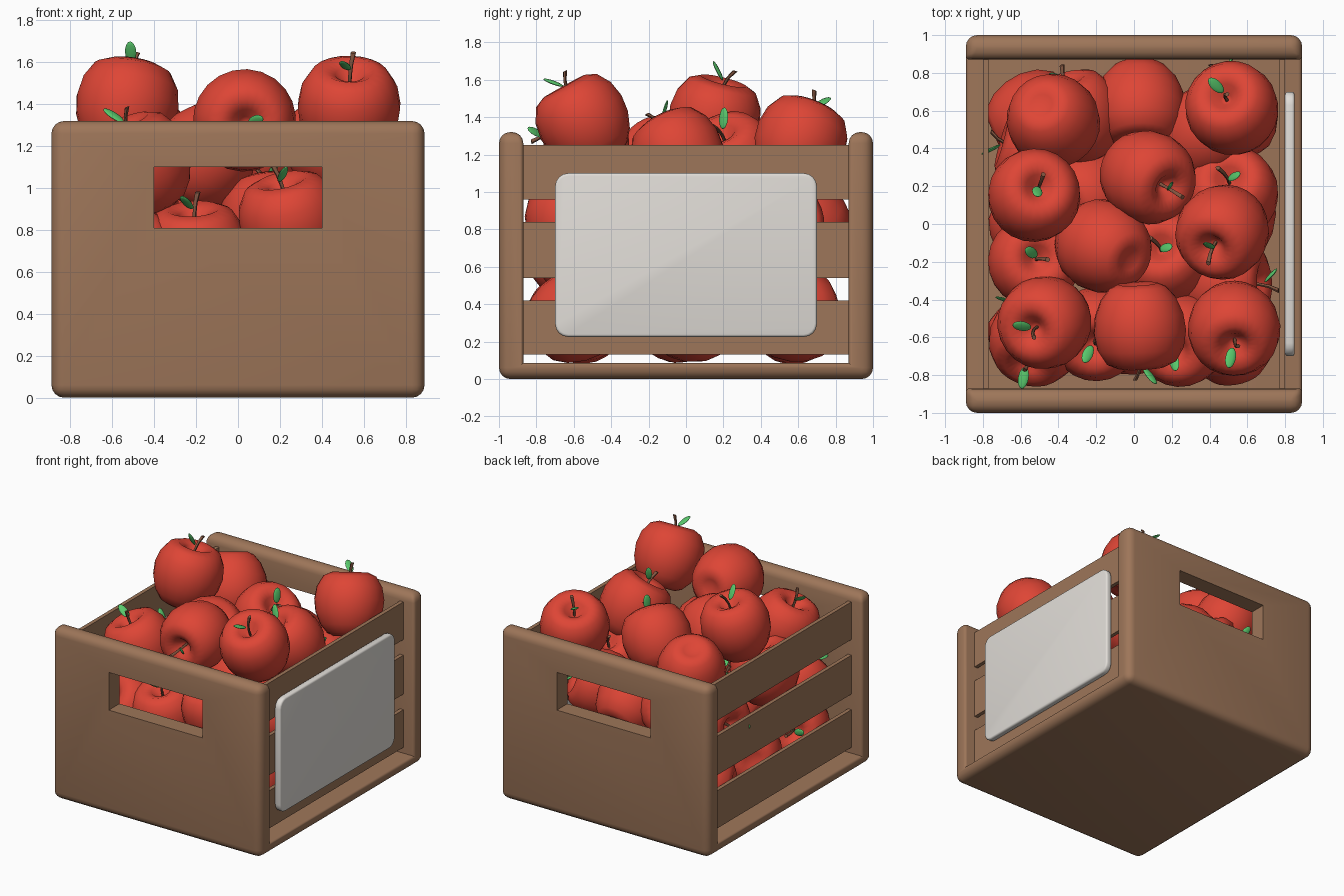
import bpy, bmesh, math, random
from mathutils import Vector, Matrix

if "Cube" in bpy.data.objects:
    bpy.data.objects.remove(bpy.data.objects["Cube"])

random.seed(4)


def material(name, rgb):
    m = bpy.data.materials.new(name)
    m.diffuse_color = (*rgb, 1)
    m.use_nodes = True
    m.node_tree.nodes["Principled BSDF"].inputs["Base Color"].default_value = m.diffuse_color
    return m


WOOD = material("wood", (0.34, 0.18, 0.10))
RED = material("apple_red", (0.73, 0.06, 0.036))
GREEN = material("leaf_green", (0.10, 0.58, 0.15))
STEM = material("stem_brown", (0.22, 0.09, 0.05))
PALE = material("label_white", (0.75, 0.72, 0.68))


def add(name, mesh, *mats):
    ob = bpy.data.objects.new(name, mesh)
    bpy.context.collection.objects.link(ob)
    if not mesh.materials:
        for m in mats:
            mesh.materials.append(m)
    return ob


def finish(ob, angle=35):
    # apply modifiers, then smooth with sharp corners kept
    bpy.ops.object.select_all(action='DESELECT')
    ob.select_set(True)
    bpy.context.view_layer.objects.active = ob
    for mod in list(ob.modifiers):
        bpy.ops.object.modifier_apply(modifier=mod.name)
    bpy.ops.object.shade_smooth_by_angle(angle=math.radians(angle))


def box(name, lo, hi, mat):
    bm = bmesh.new()
    bmesh.ops.create_cube(bm, size=1)
    for v in bm.verts:
        v.co = [(a + b) / 2 + c * (b - a) for a, b, c in zip(lo, hi, v.co)]
    me = bpy.data.meshes.new(name)
    bm.to_mesh(me)
    bm.free()
    return add(name, me, mat)


# Crate frame: U-shaped floor and two end boards, rounded outside
W, T, F, H = 0.89, 0.13, 0.085, 1.32
outline = [(-1, 0), (1, 0), (1, H), (1 - T, H), (1 - T, F), (T - 1, F), (T - 1, H), (-1, H)]
bm = bmesh.new()
face = bm.faces.new([bm.verts.new((-W, y, z)) for y, z in outline])
ext = bmesh.ops.extrude_face_region(bm, geom=[face])
bmesh.ops.translate(bm, vec=(2 * W, 0, 0), verts=[g for g in ext["geom"] if isinstance(g, bmesh.types.BMVert)])
bmesh.ops.recalc_face_normals(bm, faces=bm.faces)
weight = bm.edges.layers.float.new("bevel_weight_edge")
for e in bm.edges:
    inner = [abs(v.co.y) < 0.95 for v in e.verts]
    low = [v.co.z < 0.2 for v in e.verts]
    if all(inner) and any(low):
        along_x = abs(e.verts[0].co.x - e.verts[1].co.x) > 0.1
        e[weight] = 0.0 if along_x else 0.35
    else:
        e[weight] = 1.0
me = bpy.data.meshes.new("crate_frame")
bm.to_mesh(me)
bm.free()
frame = add("crate_frame", me, WOOD)
bev = frame.modifiers.new("round", 'BEVEL')
bev.limit_method = 'WEIGHT'
bev.width, bev.segments = 0.06, 4

# Handle holes through both end boards
cutter = box("handle_cutter", (-0.4, -1.3, 0.81), (0.4, 1.3, 1.10), WOOD)
cutter.hide_render = True
cut = frame.modifiers.new("handles", 'BOOLEAN')
cut.operation, cut.solver, cut.object = 'DIFFERENCE', 'EXACT', cutter
finish(frame)
bpy.data.objects.remove(cutter)

# Side slats
for side, s in (("left", -1), ("right", 1)):
    for i, (z0, z1) in enumerate([(0.13, 0.42), (0.54, 0.84), (0.96, 1.25)]):
        xs = sorted((s * 0.77, s * 0.80))
        box(f"{side}_slat_{i + 1}", (xs[0], -0.88, z0), (xs[1], 0.88, z1), WOOD)

# Blank label board on the right side
label = box("label_board", (0.80, -0.70, 0.225), (0.85, 0.70, 1.10), PALE)
bm = bmesh.new()
bm.from_mesh(label.data)
corners = [e for e in bm.edges if abs(e.verts[0].co.x - e.verts[1].co.x) > 0.01]
bmesh.ops.bevel(bm, geom=corners, offset=0.07, segments=4, profile=0.5, affect='EDGES')
bm.to_mesh(label.data)
bm.free()
bev = label.modifiers.new("soft", 'BEVEL')
bev.width, bev.segments, bev.angle_limit = 0.014, 3, math.radians(50)
finish(label)

# Apple mesh: lathed body, bent stem, leaf
bm = bmesh.new()
profile = [(0, .12), (.03, .135), (.07, .185), (.125, .212), (.185, .185), (.23, .11), (.246, .02),
           (.235, -.07), (.2, -.155), (.15, -.215), (.105, -.235), (.06, -.225), (0, -.205)]
pts = [bm.verts.new((r, 0, z)) for r, z in profile]
edges = [bm.edges.new(p) for p in zip(pts, pts[1:])]
bmesh.ops.spin(bm, geom=pts + edges, cent=(0, 0, 0), axis=(0, 0, 1), angle=math.tau, steps=22)
bmesh.ops.remove_doubles(bm, verts=bm.verts, dist=0.001)
bmesh.ops.recalc_face_normals(bm, faces=bm.faces)
path = [(0, 0, .11, .009), (.004, 0, .18, .009), (.02, 0, .235, .010), (.048, 0, .28, .013)]
rings = [[bm.verts.new((x + r * math.cos(a), r * math.sin(a), z))
          for a in (k * math.tau / 6 for k in range(6))] for x, y, z, r in path]
stem = [bm.faces.new((a[k], a[(k + 1) % 6], b[(k + 1) % 6], b[k]))
        for a, b in zip(rings, rings[1:]) for k in range(6)]
stem.append(bm.faces.new(rings[-1]))
for f in stem:
    f.material_index = 1
place = Matrix.Translation((-.045, .01, .255)) @ Matrix.Rotation(math.radians(-42), 4, 'Y')
leaf = bmesh.ops.create_uvsphere(bm, u_segments=10, v_segments=8, radius=1,
                                 matrix=place @ Matrix.Diagonal((.009, .028, .058, 1)))
for f in {f for v in leaf["verts"] for f in v.link_faces}:
    f.material_index = 2
apple = bpy.data.meshes.new("apple")
bm.to_mesh(apple)
bm.free()

# Apples: centre, then stem direction (None = random)
pile = [
    ((-.53, .15, 1.39), (.15, .25, 1)), ((.53, -.55, 1.38), (.02, -.5, .9)),
    ((.52, .61, 1.27), (-.25, .4, 1)), ((-.43, .55, 1.17), (.3, -.4, -1)),
    ((.07, .25, 1.17), (.55, -.3, .75)), ((.47, -.04, 1.20), (-.3, -.45, .85)),
    ((-.16, -.12, 1.15), (-.6, .3, -.7)), ((-.47, -.52, 1.12), (-.35, -.2, .9)),
    ((.03, -.55, 1.325), (.05, -1, -.1)),
    ((-.31, .57, .86), (-.3, .85, .3)), ((.03, .62, .84), None), ((.38, .48, .82), None),
    ((.52, .16, .86), (-.1, .4, .8)), ((-.53, -.2, .92), (.1, .1, 1)), ((.16, -.18, .84), (-.1, .3, .9)),
    ((.49, -.32, .76), None), ((.25, -.61, .84), (-.2, -.3, .9)), ((-.24, .15, .78), None),
    ((-.50, .37, .74), None), ((-.20, -.58, .70), None), ((-.52, -.6, .66), None),
]
for x in (-.52, 0, .52):
    for y in (-.57, 0, .57):
        jitter = [random.uniform(-.03, .03) for _ in range(2)]
        pile.append(((x * .98 + jitter[0] * .5, y + jitter[1], .335), None))
for i, (centre, axis) in enumerate(pile):
    axis = axis or (random.uniform(-1, 1), random.uniform(-1, 1), random.uniform(-.3, 1))
    ob = add(f"apple_{i + 1:02d}", apple, RED, STEM, GREEN)
    turn = Vector(axis).to_track_quat('Z', 'Y').to_matrix().to_4x4()
    ob.matrix_world = Matrix.Translation(centre) @ turn @ Matrix.Rotation(random.uniform(0, math.tau), 4, 'Z')
    if i == 0:
        finish(ob, 60)
